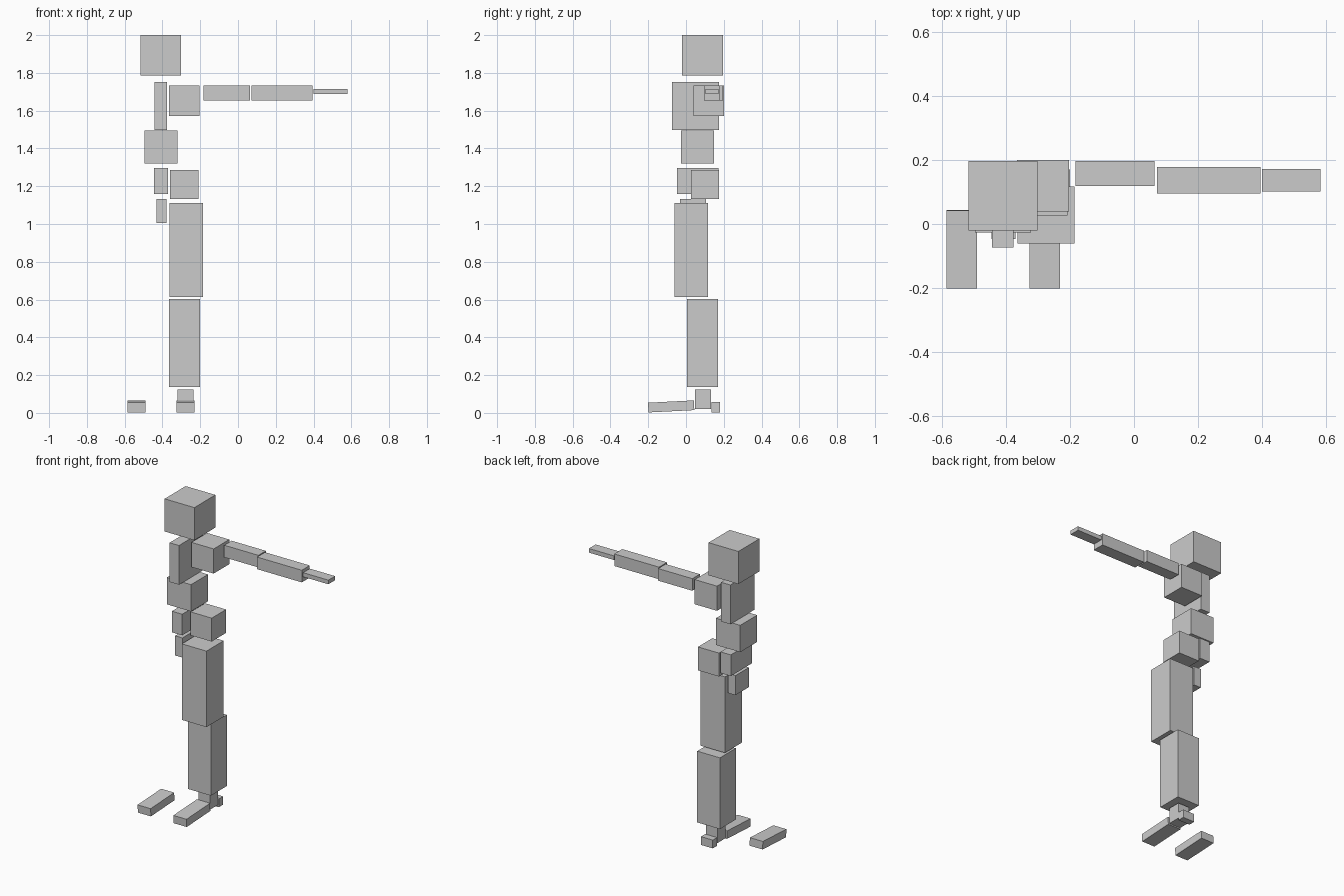
import bpy
import math

grey = bpy.data.materials.new("plain grey")
grey.diffuse_color = (0.6, 0.6, 0.6, 1)


def box(name, x, y, z, tilt=0.0):
    """Box from its (min, max) spans, optionally tilted about x."""
    spans = (x, y, z)
    bpy.ops.mesh.primitive_cube_add(
        size=1, location=[(a + b) / 2 for a, b in spans])
    ob = bpy.context.object
    ob.name = name
    ob.scale = [b - a for a, b in spans]
    ob.rotation_euler.x = math.radians(tilt)
    ob.data.materials.append(grey)
    return ob


# Head and torso column
box("head", (-0.516, -0.301), (-0.02, 0.197), (1.787, 2.0))
box("chest", (-0.443, -0.375), (-0.073, 0.175), (1.497, 1.753))
box("belly", (-0.496, -0.321), (-0.026, 0.149), (1.319, 1.494))
box("waist", (-0.444, -0.370), (-0.047, 0.172), (1.158, 1.296))
box("crotch", (-0.432, -0.379), (-0.032, 0.107), (1.005, 1.133))

# Outstretched arm
box("shoulder", (-0.364, -0.203), (0.039, 0.200), (1.573, 1.734))
box("upper_arm", (-0.183, 0.064), (0.119, 0.196), (1.654, 1.733))
box("forearm", (0.071, 0.394), (0.095, 0.177), (1.654, 1.733))
box("hand", (0.399, 0.581), (0.102, 0.171), (1.689, 1.716))

# Standing leg
box("hip", (-0.360, -0.208), (0.026, 0.174), (1.133, 1.286))
box("thigh", (-0.363, -0.185), (-0.061, 0.117), (0.614, 1.110))
box("shin", (-0.364, -0.200), (0.006, 0.170), (0.137, 0.602))
box("ankle", (-0.320, -0.236), (0.048, 0.132), (0.020, 0.124))
box("heel", (-0.319, -0.234), (0.136, 0.180), (0.003, 0.057))

# Feet, toes dipped slightly
for name, x in (("foot", (-0.326, -0.231)), ("loose_foot", (-0.584, -0.490))):
    box(name, x, (-0.200, 0.043), (0.0085, 0.0600), tilt=2.9)
